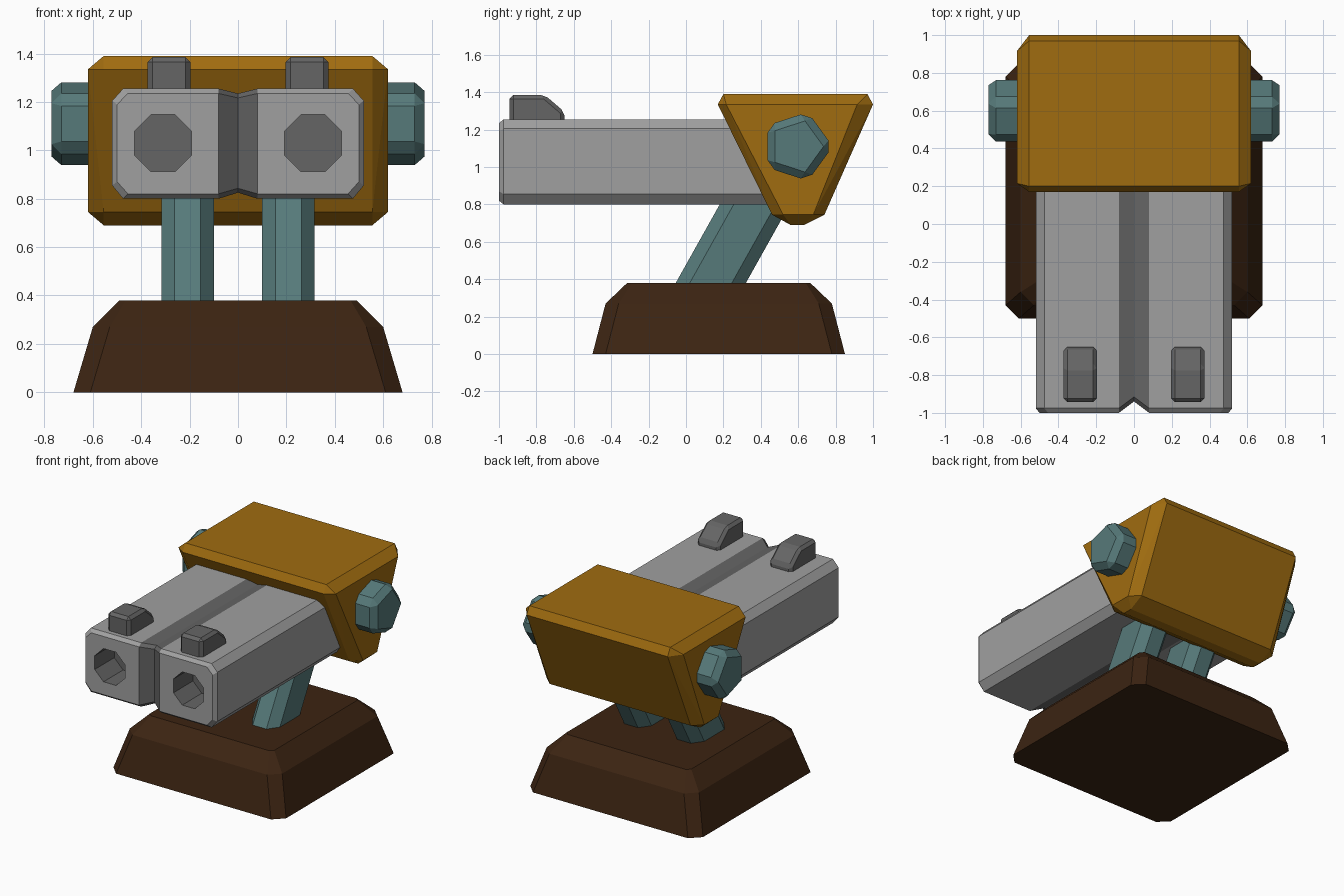
import bpy, bmesh, math
from mathutils import Vector

if "Cube" in bpy.data.objects:
    bpy.data.objects.remove(bpy.data.objects["Cube"])


def mat(name, r, g, b):
    m = bpy.data.materials.new(name)
    m.diffuse_color = (r, g, b, 1)
    m.use_nodes = True
    m.node_tree.nodes["Principled BSDF"].inputs["Base Color"].default_value = m.diffuse_color
    return m


OCHRE = mat("ochre", 0.352, 0.150, 0.005)
BROWN = mat("dark brown", 0.045, 0.0176, 0.006)
TEAL = mat("teal", 0.094, 0.195, 0.195)
GREY = mat("light grey", 0.352, 0.352, 0.352)
DARK = mat("dark grey", 0.130, 0.130, 0.130)


def finish(bm, name, *mats):
    bmesh.ops.recalc_face_normals(bm, faces=bm.faces[:])
    me = bpy.data.meshes.new(name)
    bm.to_mesh(me)
    bm.free()
    ob = bpy.data.objects.new(name, me)
    bpy.context.collection.objects.link(ob)
    for m in mats:
        me.materials.append(m)
    return ob


def loft(bm, rings, caps=True):
    """Join rings of points with quads and return the vertex rings."""
    vs = [[bm.verts.new(p) for p in r] for r in rings]
    n = len(vs[0])
    for a, b in zip(vs, vs[1:]):
        for i in range(n):
            j = (i + 1) % n
            bm.faces.new((a[i], a[j], b[j], b[i]))
    if caps:
        bm.faces.new(vs[0])
        bm.faces.new(vs[-1])
    return vs


def oct_ring(x0, x1, y0, y1, cx, cy, z):
    """Rectangle with cut corners at height z."""
    return [(x0 + cx, y0, z), (x1 - cx, y0, z), (x1, y0 + cy, z), (x1, y1 - cy, z),
            (x1 - cx, y1, z), (x0 + cx, y1, z), (x0, y1 - cy, z), (x0, y0 + cy, z)]


def prism_x(bm, profile, x0, x1):
    """Extrude a (y, z) profile along x."""
    loft(bm, [[(x, y, z) for y, z in profile] for x in (x0, x1)])


def chamfer(bm, w):
    bmesh.ops.bevel(bm, geom=bm.edges[:], offset=w, segments=1, affect='EDGES')


# Base: tapered plinth with cut corners
bm = bmesh.new()
loft(bm, [oct_ring(-.68, .68, -.50, .85, .07, .07, 0),
          oct_ring(-.60, .60, -.43, .78, .07, .07, .27),
          oct_ring(-.49, .49, -.315, .665, .025, .025, .38)])
finish(bm, "base", BROWN)

# Two leaning struts
for s, side in ((-1, "left"), (1, "right")):
    bm = bmesh.new()
    rings = []
    for z in (.25, .98):
        dy = (z - .38) * .56
        rings.append(oct_ring(s * .208 - .108, s * .208 + .108,
                              -.055 + dy, .32 + dy, .054, .075, z))
    loft(bm, rings)
    finish(bm, side + "_strut", TEAL)

# Wedge housing: hull of the long profile and the smaller end faces
profile = [(.20, 1.39), (.97, 1.39), (1.0, 1.335), (.74, .745),
           (.63, .69), (.56, .69), (.46, .745), (.17, 1.335)]
end = [(.215, 1.335), (.915, 1.335), (.68, .745), (.52, .745)]
bm = bmesh.new()
for s in (-1, 1):
    for pts, x in ((profile, .555), (end, .62)):
        for y, z in pts:
            bm.verts.new((s * x, y, z))
bmesh.ops.convex_hull(bm, input=bm.verts[:])
bmesh.ops.dissolve_limit(bm, angle_limit=.02, verts=bm.verts[:], edges=bm.edges[:])
finish(bm, "wedge_housing", OCHRE)

# Five-sided pivot through the housing
bm = bmesh.new()
R = .193
penta = [(.592 + R * math.cos(math.tau * i / 5), 1.11 + R * math.sin(math.tau * i / 5))
         for i in range(5)]
prism_x(bm, penta, -.77, .77)
chamfer(bm, .04)
finish(bm, "pivot", TEAL)

# Twin barrel block with a shallow dark groove in the middle
half = [(0, .825), (.08, .80), (.475, .80), (.52, .855),
        (.52, 1.205), (.475, 1.255), (.08, 1.255), (0, 1.235)]
section = half + [(-x, z) for x, z in half[-2:0:-1]]


def barrel_ring(y, inset):
    out = []
    for x, z in section:
        k = 1 - inset / .225
        x2 = x - math.copysign(inset, x) if abs(x) > .1 else x
        out.append((x2, y + (.06 if x == 0 and y < 0 else 0), 1.0275 + (z - 1.0275) * k))
    return out


bm = bmesh.new()
rings = loft(bm, [barrel_ring(-1, .02), barrel_ring(-.975, 0), barrel_ring(.55, 0)], False)
f = rings[0]
for ids in (range(1, 7), range(8, 14), (0, 1, 6, 7), (7, 8, 13, 0)):
    bm.faces.new([f[i] for i in ids])
bm.faces.new(rings[2])
for face in bm.faces:
    if all(abs(v.co.x) < .09 for v in face.verts):
        face.material_index = 1
barrels = finish(bm, "barrel_block", GREY, DARK)

# Muzzle holes cut with octagons
bm = bmesh.new()
for s in (-1, 1):
    ring = [(s * .31 + .128 * math.cos(math.tau * (i + .5) / 8),
             1.03 + .128 * math.sin(math.tau * (i + .5) / 8)) for i in range(8)]
    loft(bm, [[(x, y, z) for x, z in ring] for y in (-1.1, -.78)])
for face in bm.faces:
    face.material_index = 1
cutter = finish(bm, "muzzle_cutter", GREY, DARK)
cutter.hide_render = True
cutter.hide_set(True)
mod = barrels.modifiers.new("muzzles", 'BOOLEAN')
mod.operation = 'DIFFERENCE'
mod.solver = 'EXACT'
mod.object = cutter

# Sights on top of the barrels
for s, side in ((-1, "left"), (1, "right")):
    bm = bmesh.new()
    prism_x(bm, [(-.943, 1.22), (-.943, 1.385), (-.755, 1.385), (-.65, 1.295), (-.65, 1.22)],
            s * .285 - .088, s * .285 + .088)
    chamfer(bm, .02)
    finish(bm, side + "_sight", DARK)
